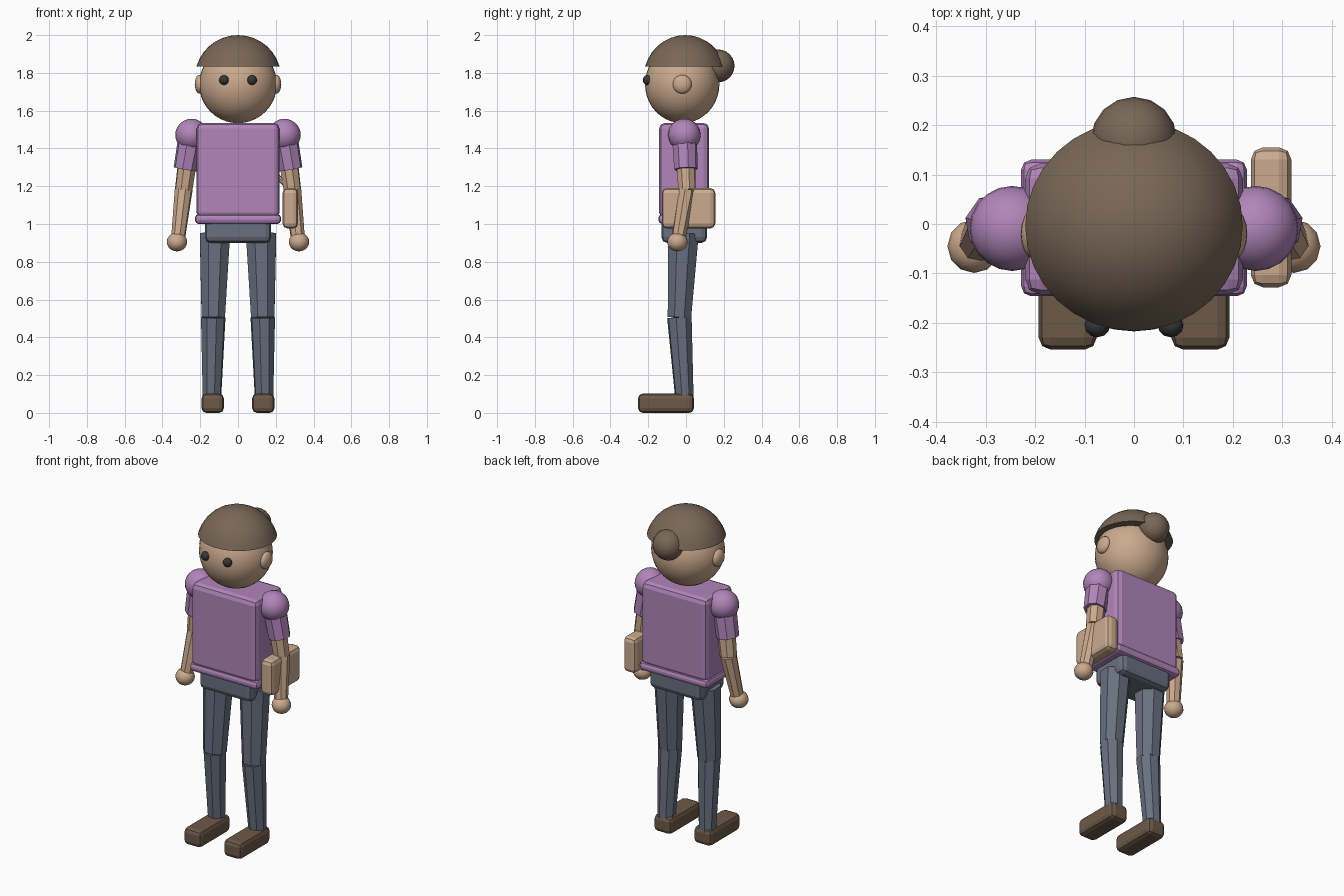
import bpy, math
from mathutils import Vector

if "Cube" in bpy.data.objects:
    bpy.data.objects.remove(bpy.data.objects["Cube"])


def mat(name, rgb):
    m = bpy.data.materials.new(name)
    m.diffuse_color = (*rgb, 1)
    m.use_nodes = True
    m.node_tree.nodes["Principled BSDF"].inputs["Base Color"].default_value = m.diffuse_color
    return m


SKIN = mat("skin", (0.60, 0.40, 0.27))
TAN = mat("bag_tan", (0.60, 0.41, 0.28))
HAIR = mat("hair_brown", (0.19, 0.135, 0.095))
SHIRT = mat("shirt_purple", (0.44, 0.235, 0.49))
JEANS = mat("jeans_grey_blue", (0.14, 0.162, 0.215))
SHOE = mat("shoe_brown", (0.15, 0.10, 0.065))
EYE = mat("eye_dark", (0.04, 0.038, 0.038))


def finish(name, material):
    o = bpy.context.object
    o.name = name
    o.data.materials.append(material)
    return o


def ball(name, loc, radii, material, seg=24, rings=16):
    bpy.ops.mesh.primitive_uv_sphere_add(segments=seg, ring_count=rings, radius=1, location=loc)
    o = finish(name, material)
    o.scale = radii
    bpy.ops.object.transform_apply(location=False, rotation=False)
    bpy.ops.object.shade_smooth()
    return o


def box(name, lo, hi, material, bevel, seg=2):
    lo, hi = Vector(lo), Vector(hi)
    bpy.ops.mesh.primitive_cube_add(size=1, location=(lo + hi) / 2)
    o = finish(name, material)
    o.scale = hi - lo
    bpy.ops.object.transform_apply(location=False, rotation=False)
    b = o.modifiers.new("bevel", "BEVEL")
    b.width, b.segments = bevel, seg
    return o


def limb(name, a, b, ra, rb, material, sides=8):
    a, b = Vector(a), Vector(b)
    d = a - b
    bpy.ops.mesh.primitive_cone_add(vertices=sides, radius1=rb, radius2=ra, depth=d.length,
                                    location=(a + b) / 2)
    o = finish(name, material)
    o.rotation_euler = d.to_track_quat("Z", "Y").to_euler()
    return o


# Head and face
ball("head", (0, -0.02, 1.74), (0.206, 0.197, 0.206), SKIN, 32, 20)

# Hair cap: dome of revolution with a flat underside
N, R = 7, 32
cz, rad, start = 1.771, 0.229, math.asin(0.064 / 0.229)
verts, faces = [], []
for i in range(N):
    t = start + (math.pi / 2 - start) * i / N
    for k in range(R):
        p = 2 * math.pi * k / R
        verts.append((rad * math.cos(t) * math.cos(p),
                      0.965 * rad * math.cos(t) * math.sin(p) - 0.004,
                      cz + rad * math.sin(t)))
verts.append((0, -0.004, cz + rad))
for i in range(N - 1):
    for k in range(R):
        n = (k + 1) % R
        faces.append((i * R + k, i * R + n, (i + 1) * R + n, (i + 1) * R + k))
top = (N - 1) * R
faces += [(top + k, top + (k + 1) % R, N * R) for k in range(R)]
faces.append(tuple(reversed(range(R))))
me = bpy.data.meshes.new("hair_cap")
me.from_pydata(verts, [], faces)
me.materials.append(HAIR)
cap = bpy.data.objects.new("hair_cap", me)
bpy.context.collection.objects.link(cap)
bpy.ops.object.select_all(action="DESELECT")
cap.select_set(True)
bpy.context.view_layer.objects.active = cap
bpy.ops.object.shade_smooth_by_angle(angle=math.radians(40))
ball("hair_bun", (0, 0.17, 1.837), (0.087, 0.087, 0.087), HAIR, 16, 12)

# Torso, shirt hem and hips
box("torso", (-0.22, -0.142, 1.03), (0.22, 0.122, 1.535), SHIRT, 0.03)
box("shirt_hem", (-0.228, -0.146, 1.0), (0.228, 0.13, 1.052), SHIRT, 0.02)
box("hips", (-0.175, -0.13, 0.9), (0.175, 0.112, 1.03), JEANS, 0.03)

# Paired parts
for s, side in ((-1, "right"), (1, "left")):
    ball(side + "_ear", (s * 0.203, -0.02, 1.74), (0.026, 0.05, 0.05), SKIN, 16, 10)
    ball(side + "_eye", (s * 0.074, -0.205, 1.762), (0.026, 0.024, 0.026), EYE, 12, 8)
    # Arm
    elbow, wrist = (s * 0.288, 0.005, 1.18), (s * 0.316, -0.038, 0.935)
    ball(side + "_shoulder", (s * 0.246, -0.009, 1.472), (0.086, 0.086, 0.085), SHIRT, 20, 14)
    limb(side + "_sleeve", (s * 0.248, -0.008, 1.47), (s * 0.28, -0.001, 1.29), 0.068, 0.063, SHIRT)
    limb(side + "_upper_arm", (s * 0.258, -0.004, 1.4), elbow, 0.054, 0.048, SKIN)
    limb(side + "_forearm", elbow, wrist, 0.048, 0.038, SKIN)
    ball(side + "_hand", (s * 0.323, -0.045, 0.905), (0.054, 0.054, 0.05), SKIN, 12, 10)
    # Leg
    hip, knee, ankle = (s * 0.122, -0.013, 0.95), (s * 0.131, -0.035, 0.505), (s * 0.138, -0.008, 0.07)
    limb(side + "_thigh", hip, knee, 0.087, 0.067, JEANS)
    limb(side + "_shin", knee, ankle, 0.067, 0.05, JEANS)
    box(side + "_shoe", (s * 0.134 - 0.059, -0.254, 0.0), (s * 0.134 + 0.059, 0.042, 0.102), SHOE, 0.025)

# Hip bag with short strap
box("bag", (0.236, -0.128, 0.977), (0.318, 0.155, 1.19), TAN, 0.025)
limb("bag_strap", (0.14, 0.01, 1.32), (0.285, 0.01, 1.175), 0.014, 0.014, TAN)
